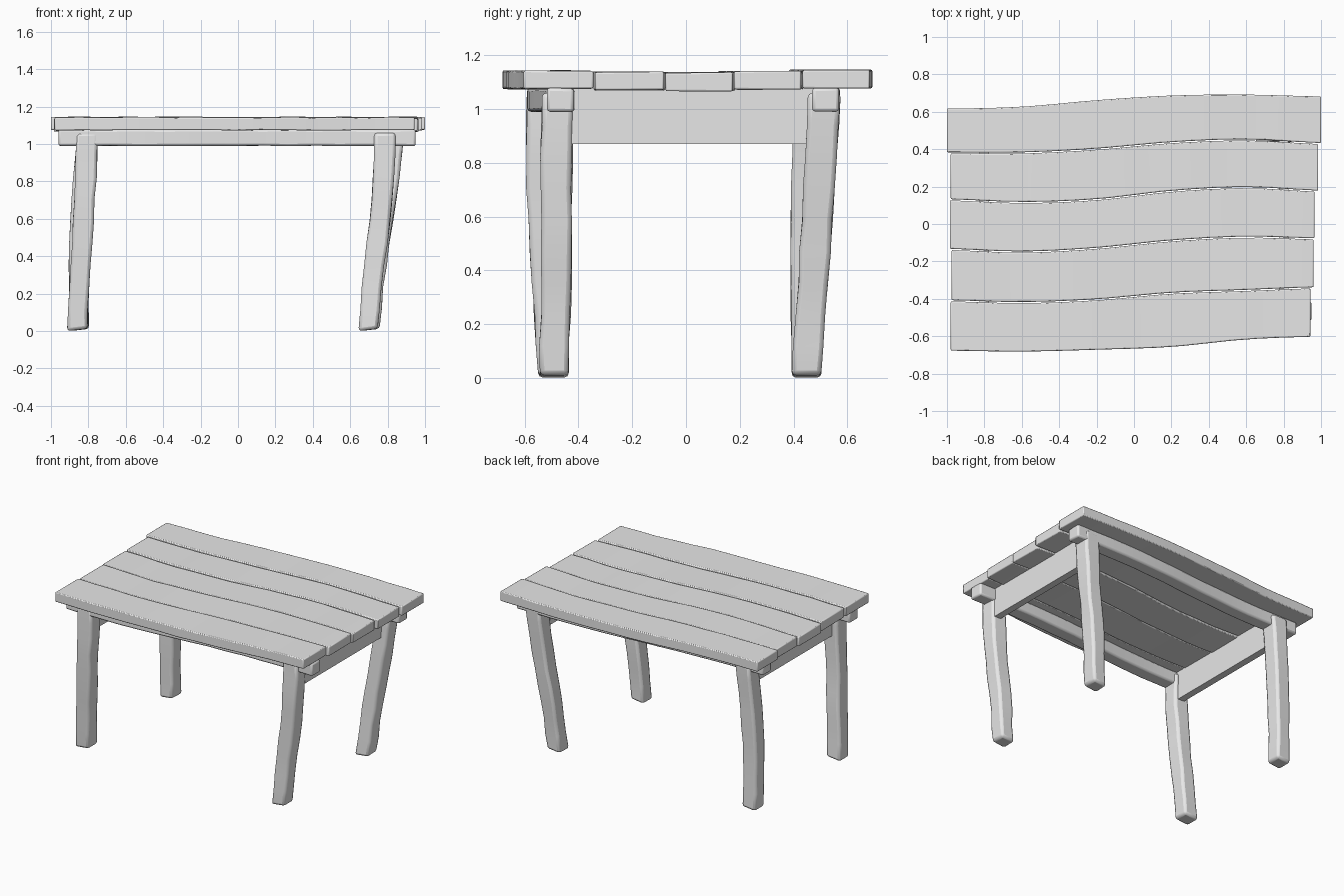
import bpy, bmesh, math, random

random.seed(4)
cube = bpy.data.objects.get("Cube")
if cube:
    bpy.data.objects.remove(cube, do_unlink=True)

wood = bpy.data.materials.new("plain_grey")
wood.use_nodes = True
grey = (0.8, 0.8, 0.8, 1)
wood.diffuse_color = grey
wood.node_tree.nodes["Principled BSDF"].inputs["Base Color"].default_value = grey


def spline(values, t):
    """Smooth curve through evenly spaced values, t from 0 to 1."""
    last = len(values) - 1
    f = min(max(t, 0), 1) * last
    i = min(int(f), last - 1)
    f -= i
    a, b, c, d = (values[min(max(i + k, 0), last)] for k in (-1, 0, 1, 2))
    return b + f / 2 * (c - a + f * (2 * a - 5 * b + 4 * c - d + f * (3 * (b - c) + d - a)))


def loft(name, rings, bevel):
    """Skin a row of four-cornered rings, cap the ends and soften the edges."""
    bm = bmesh.new()
    rows = [[bm.verts.new(p) for p in ring] for ring in rings]
    for r, s in zip(rows, rows[1:]):
        for i in range(4):
            j = (i + 1) % 4
            bm.faces.new((r[i], r[j], s[j], s[i]))
    bm.faces.new(rows[0])
    bm.faces.new(rows[-1])
    bmesh.ops.recalc_face_normals(bm, faces=bm.faces)
    mesh = bpy.data.meshes.new(name)
    bm.to_mesh(mesh)
    bm.free()
    mesh.materials.append(wood)
    obj = bpy.data.objects.new(name, mesh)
    bpy.context.collection.objects.link(obj)
    if bevel:
        mod = obj.modifiers.new("worn_edges", "BEVEL")
        mod.width = bevel
        mod.segments = 2
        mod.limit_method = "ANGLE"
        mod.angle_limit = math.radians(40)
    bpy.ops.object.select_all(action="DESELECT")
    obj.select_set(True)
    bpy.context.view_layer.objects.active = obj
    bpy.ops.object.shade_smooth_by_angle(angle=math.radians(35))
    return obj


def board(name, x0, x1, front, back, z0, z1, bevel, steps=14, wobble=0.0):
    """Board running along x; front and back give y for any x."""
    rings = []
    for k in range(steps + 1):
        x = x0 + (x1 - x0) * k / steps
        f, b = front(x), back(x)
        rings.append([(x, y, z + random.uniform(-wobble, wobble))
                      for y, z in ((f, z0), (b, z0), (b, z1), (f, z1))])
    return loft(name, rings, bevel)


# Tabletop: five wavy planks that share their seam curves
seams = [
    (.62, .63, .665, .69, .695, .685),
    (.38, .38, .40, .435, .45, .43),
    (.13, .115, .13, .175, .195, .175),
    (-.135, -.15, -.13, -.09, -.07, -.08),
    (-.41, -.42, -.405, -.37, -.355, -.34),
    (-.68, -.685, -.675, -.66, -.62, -.605),
]
plank_ends = [(-1, 1), (-.98, .985), (-.985, .965), (-.975, .96), (-.98, .943)]
plank_tops = (1.145, 1.14, 1.135, 1.138, 1.142)
gap = .003
for n, ((x0, x1), top) in enumerate(zip(plank_ends, plank_tops)):
    board(f"plank_{n + 1}", x0, x1,
          lambda x: spline(seams[n + 1], (x + 1) / 2) + gap,
          lambda x: spline(seams[n], (x + 1) / 2) - gap,
          top - .068, top, .006, wobble=.002)

# Long beams under the front and back edges, following the same wave
wave = (0, -.005, .02, .055, .072, .068)
for name, y in (("front_beam", -.535), ("back_beam", .45)):
    board(name, -.96, .95,
          lambda x: y - .05 + spline(wave, (x + 1) / 2),
          lambda x: y + .05 + spline(wave, (x + 1) / 2),
          .99, 1.078, .012, wobble=.002)

# Straight cross boards between the legs at each end
for name, x, y0, y1 in (("left_apron", .80, -.46, .48), ("right_apron", -.80, -.5, .43)):
    board(name, x - .025, x + .025, lambda x: y0, lambda x: y1, .87, 1.078, 0, steps=1)

# Crooked hewn legs: centre x and y from top to foot
legs = {
    "front_left_leg": ((.785, .77, .73, .697), (-.475, -.482, -.482, -.492)),
    "front_right_leg": ((-.805, -.82, -.84, -.86), (-.535, -.535, -.515, -.495)),
    "back_left_leg": ((.83, .79, .74, .705), (.515, .495, .472, .447)),
    "back_right_leg": ((-.80, -.835, -.85, -.85), (.46, .45, .445, .45)),
}
for name, (xs, ys) in legs.items():
    rings = []
    steps = 9
    for k in range(steps + 1):
        t = k / steps
        cx, cy, z = spline(xs, t), spline(ys, t), 1.06 * (1 - t)
        half = .057 - .005 * t
        ring = []
        for sx, sy in ((-1, -1), (1, -1), (1, 1), (-1, 1)):
            # The foot is cut at a slight slant
            lift = .006 * (1 + sx) if k == steps else 0
            ring.append((cx + sx * half + random.uniform(-.004, .004),
                         cy + sy * half * 1.04 + random.uniform(-.004, .004), z + lift))
        rings.append(ring)
    loft(name, rings, .017)
